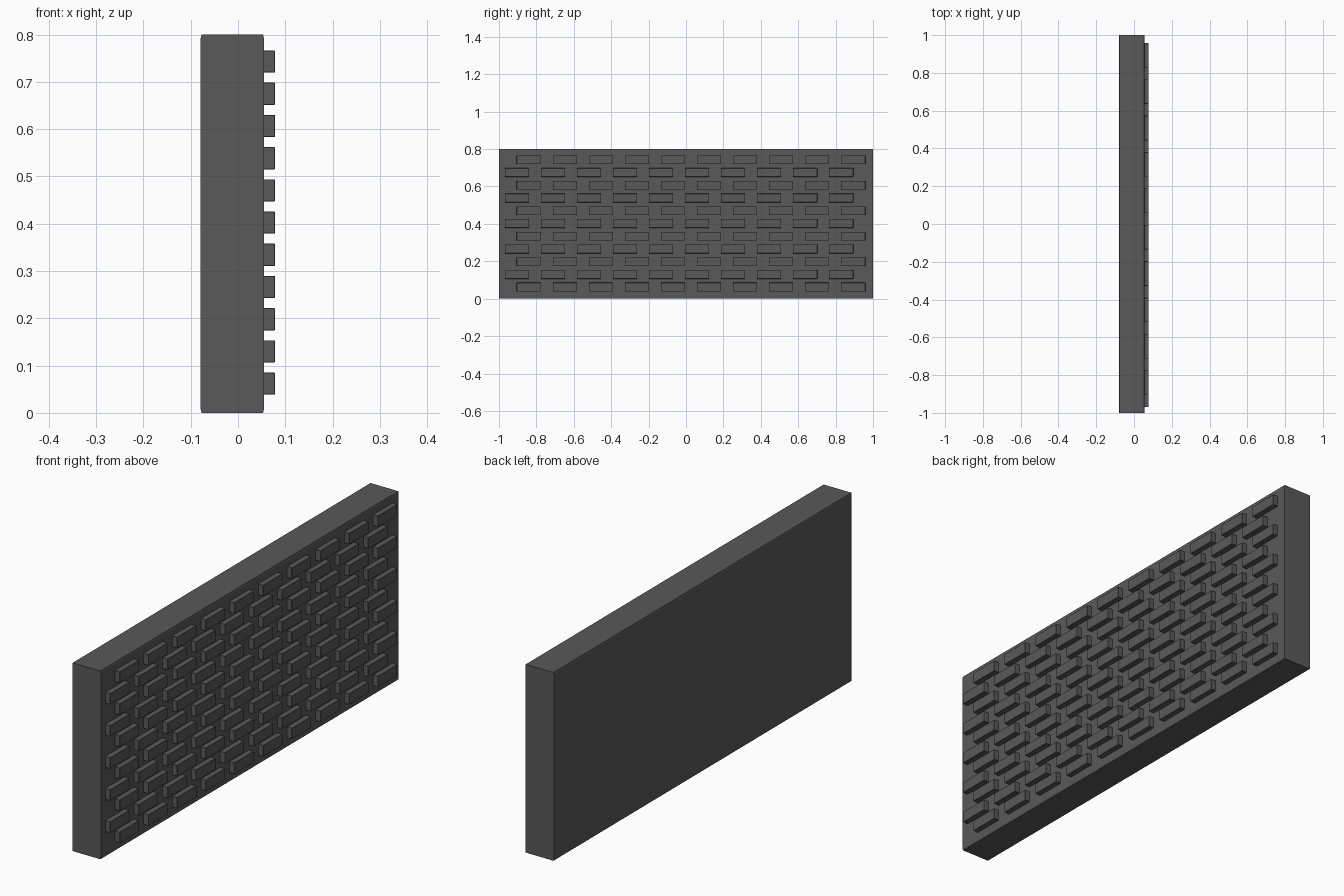
import bpy, bmesh
from mathutils import Matrix, Vector

if "Cube" in bpy.data.objects:
    bpy.data.objects.remove(bpy.data.objects["Cube"])

mat = bpy.data.materials.new("dark grey")
mat.diffuse_color = (0.1, 0.1, 0.1, 1)
mat.use_nodes = True
mat.node_tree.nodes["Principled BSDF"].inputs["Base Color"].default_value = mat.diffuse_color


def make_object(name, bm):
    bmesh.ops.recalc_face_normals(bm, faces=bm.faces)
    mesh = bpy.data.meshes.new(name)
    bm.to_mesh(mesh)
    bm.free()
    mesh.materials.append(mat)
    obj = bpy.data.objects.new(name, mesh)
    bpy.context.collection.objects.link(obj)
    return obj


# Wall slab: a profile with slim chamfers along top and bottom, extruded along y
X0, X1, H = -0.079, 0.055, 0.8
cx, cz = 0.002, 0.008
profile = [(X0 + cx, 0), (X1 - cx, 0), (X1, cz), (X1, H - cz),
           (X1 - cx, H), (X0 + cx, H), (X0, H - cz), (X0, cz)]
bm = bmesh.new()
face = bm.faces.new([bm.verts.new((x, -1, z)) for x, z in profile])
ext = bmesh.ops.extrude_face_region(bm, geom=[face])
bmesh.ops.translate(bm, vec=(0, 2, 0),
                    verts=[v for v in ext["geom"] if isinstance(v, bmesh.types.BMVert)])
make_object("wall_slab", bm)

# Raised bricks: staggered rows on the +x face
ROWS, COLS = 11, 10
BX0, BX1 = 0.050, 0.078
BW, BH = 0.130, 0.047
bm = bmesh.new()
for r in range(ROWS):
    first = -0.840 if r % 2 == 0 else -0.904
    for c in range(COLS):
        centre = Vector(((BX0 + BX1) / 2, first + c * 0.1926, 0.062 + r * 0.0681))
        m = Matrix.Translation(centre) @ Matrix.Diagonal((BX1 - BX0, BW, BH, 1))
        bmesh.ops.create_cube(bm, size=1, matrix=m)
bricks = make_object("raised_bricks", bm)
bev = bricks.modifiers.new("edge_bevel", "BEVEL")
bev.width = 0.001
bev.segments = 1
